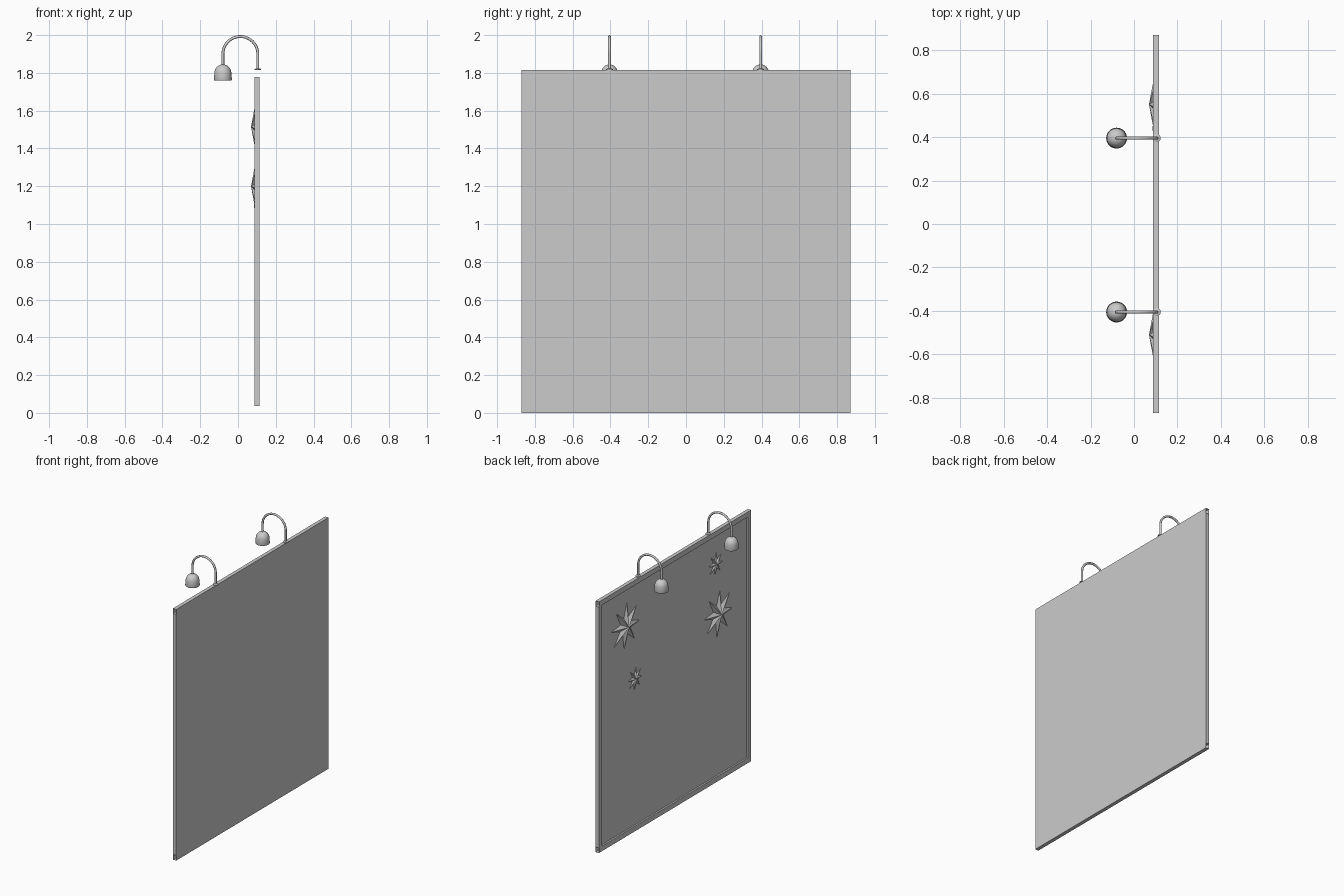
import bpy, bmesh
from math import sin, cos, pi
from mathutils import Vector

cube = bpy.data.objects.get("Cube")
if cube:
    bpy.data.objects.remove(cube, do_unlink=True)

# One pale grey for everything
grey = bpy.data.materials.new("pale_grey")
grey.use_nodes = True
grey.diffuse_color = (0.6, 0.6, 0.6, 1)
grey.node_tree.nodes["Principled BSDF"].inputs["Base Color"].default_value = (0.6, 0.6, 0.6, 1)


def finish(name, bm, smooth=False):
    mesh = bpy.data.meshes.new(name)
    bm.to_mesh(mesh)
    bm.free()
    mesh.materials.append(grey)
    ob = bpy.data.objects.new(name, mesh)
    bpy.context.collection.objects.link(ob)
    if smooth:
        bpy.ops.object.select_all(action='DESELECT')
        ob.select_set(True)
        bpy.context.view_layer.objects.active = ob
        bpy.ops.object.shade_smooth_by_angle(angle=0.7)
    return ob


def box(name, lo, hi, open_sides=()):
    """Box between two corners, with the faces along open_sides left out."""
    lo, hi = Vector(lo), Vector(hi)
    bm = bmesh.new()
    bmesh.ops.create_cube(bm, size=1)
    bm.normal_update()
    gone = [f for f in bm.faces
            if any(f.normal.dot(Vector(d)) > 0.9 for d in open_sides)]
    bmesh.ops.delete(bm, geom=gone, context='FACES')
    bmesh.ops.scale(bm, vec=hi - lo, verts=bm.verts)
    bmesh.ops.translate(bm, vec=(lo + hi) / 2, verts=bm.verts)
    return finish(name, bm)


def lathe(name, profile, x, y, steps=32):
    """Spin (radius, height) points round a vertical axis."""
    bm = bmesh.new()
    vs = [bm.verts.new((r, 0, z)) for r, z in profile]
    es = [bm.edges.new(p) for p in zip(vs, vs[1:])]
    bmesh.ops.spin(bm, geom=vs + es, cent=(0, 0, 0), axis=(0, 0, 1),
                   angle=2 * pi, steps=steps)
    bmesh.ops.remove_doubles(bm, verts=bm.verts, dist=0.0002)
    bmesh.ops.recalc_face_normals(bm, faces=bm.faces)
    bmesh.ops.translate(bm, vec=(x, y, 0), verts=bm.verts)
    return finish(name, bm, smooth=True)


X, Y, Z = (1, 0, 0), (0, 1, 0), (0, 0, 1)
NX, NY, NZ = (-1, 0, 0), (0, -1, 0), (0, 0, -1)
FACE, PANEL, BACK = 0.088, 0.1, 0.115
W, H, RIM = 0.87, 1.815, 0.037

# Hollow frame: rails have open ends, posts stand between them
for name, z in (("bottom_rail", 0), ("top_rail", H - RIM)):
    box(name, (FACE, -W, z), (BACK, W, z + RIM), (X, Y, NY))
for name, y in (("front_post", -W), ("back_post", W - RIM)):
    box(name, (FACE, y, RIM), (BACK, y + RIM, H - RIM), (X, Z, NZ))

# Recessed panel and the flat sheet behind it
box("recessed_panel", (PANEL, RIM - W, RIM), (BACK, W - RIM, H - RIM), (X, Y, NY, Z, NZ))
box("backing_sheet", (PANEL, -W, 0), (BACK, W, H), (NX, Y, NY, Z, NZ))


# Faceted eight-pointed stars
def star(name, y, z, r, height):
    bm = bmesh.new()
    ring = []
    for i in range(16):
        a = pi * i / 8 + 0.1
        rad = r if i % 2 == 0 else r * 0.38
        ring.append(bm.verts.new((PANEL - 0.0005, y + rad * cos(a), z + rad * sin(a))))
    tip = bm.verts.new((PANEL - height, y, z))
    for i, v in enumerate(ring):
        bm.faces.new((tip, ring[(i + 1) % 16], v))
    return finish(name, bm)


star("large_star_back", 0.55, 1.515, 0.165, 0.031)
star("large_star_front", -0.51, 1.2, 0.165, 0.031)
star("small_star_front", -0.48, 1.57, 0.082, 0.016)
star("small_star_back", 0.44, 1.095, 0.082, 0.016)

# Two gooseneck lamps on the top rail
LAMP, FOOT = -0.08, 0.105
MID, ARC = (LAMP + FOOT) / 2, (FOOT - LAMP) / 2
for side, y in (("front", -0.405), ("back", 0.395)):
    dome = [(0, 1.765), (0.046, 1.76), (0.048, 1.765), (0.045, 1.797)]
    dome += [(0.045 * cos(a), 1.797 + 0.048 * sin(a))
             for a in (pi * i / 16 for i in range(1, 8))] + [(0, 1.845)]
    lathe(side + "_lamp_shade", dome, LAMP, y)
    lathe(side + "_lamp_foot", [(0, H), (0.018, H), (0.018, H + 0.005),
                                (0.008, H + 0.009), (0, H + 0.009)], FOOT, y)

    path = [(LAMP, 1.835)]
    path += [(MID - ARC * cos(pi * i / 24), 1.9 + ARC * sin(pi * i / 24)) for i in range(25)]
    path += [(FOOT, H)]
    curve = bpy.data.curves.new(side + "_lamp_neck", 'CURVE')
    curve.dimensions = '3D'
    curve.bevel_depth = 0.0075
    curve.bevel_resolution = 3
    curve.use_fill_caps = True
    spline = curve.splines.new('POLY')
    spline.points.add(len(path) - 1)
    for p, (x, z) in zip(spline.points, path):
        p.co = (x, y, z, 1)
    spline.use_smooth = True
    curve.materials.append(grey)
    neck = bpy.data.objects.new(side + "_lamp_neck", curve)
    bpy.context.collection.objects.link(neck)
